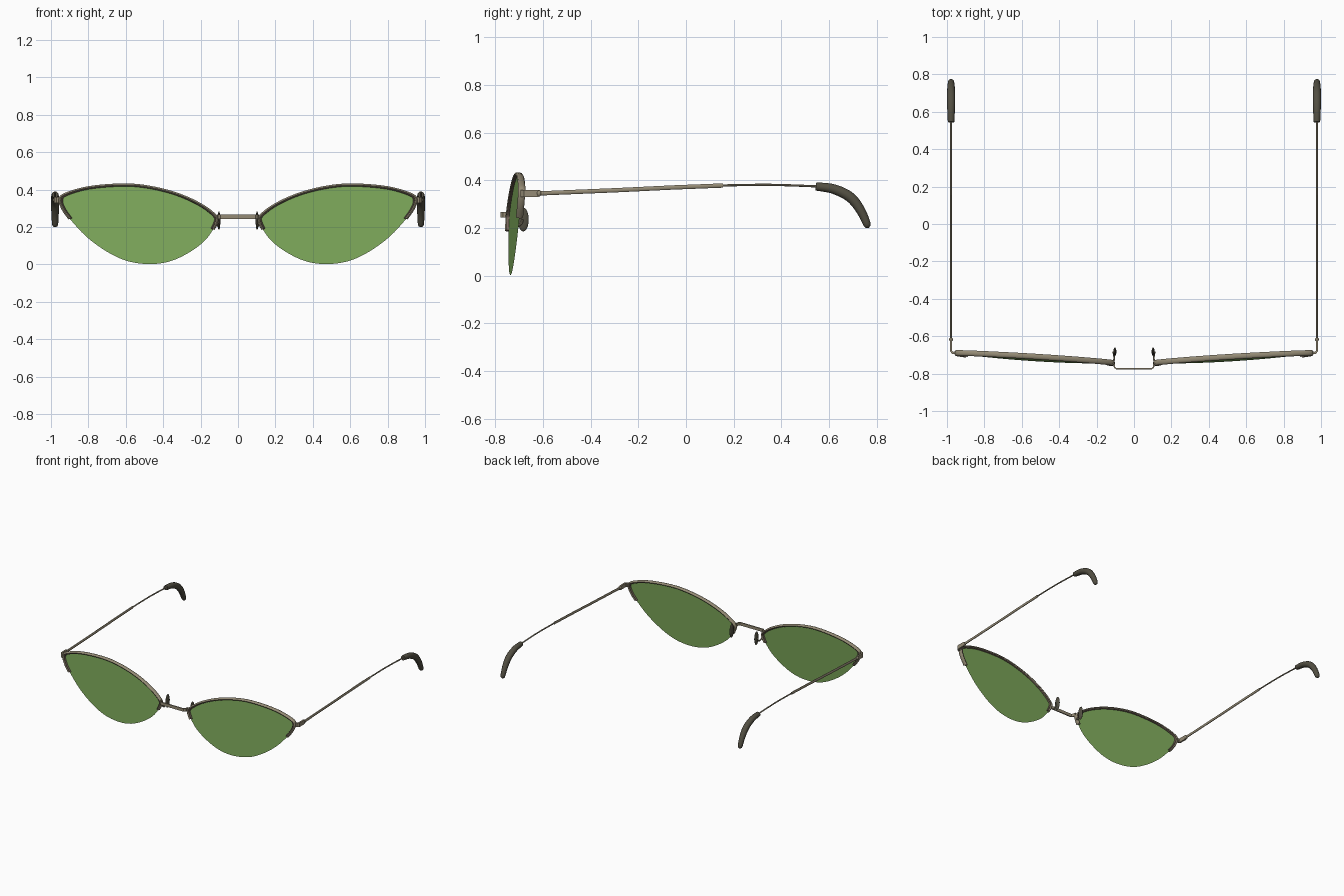
import bpy, bmesh, math
from mathutils import Vector

cube = bpy.data.objects.get("Cube")
if cube:
    bpy.data.objects.remove(cube, do_unlink=True)


def material(name, rgb):
    m = bpy.data.materials.new(name)
    m.use_nodes = True
    m.diffuse_color = (*rgb, 1)
    m.node_tree.nodes["Principled BSDF"].inputs["Base Color"].default_value = (*rgb, 1)
    return m


GREEN = material("green lens", (0.21, 0.40, 0.105))
METAL = material("warm metal", (0.30, 0.26, 0.18))
BROWN = material("brown groove", (0.17, 0.125, 0.095))
DARK = material("dark plastic", (0.085, 0.078, 0.055))


def finish(name, bm, mat, smooth=True):
    bmesh.ops.recalc_face_normals(bm, faces=bm.faces)
    me = bpy.data.meshes.new(name)
    bm.to_mesh(me)
    bm.free()
    me.materials.append(mat)
    ob = bpy.data.objects.new(name, me)
    bpy.context.collection.objects.link(ob)
    if smooth:
        bpy.ops.object.select_all(action='DESELECT')
        ob.select_set(True)
        bpy.context.view_layer.objects.active = ob
        bpy.ops.object.shade_smooth_by_angle(angle=math.radians(40))
    return ob


def spline(points, steps=5, closed=False):
    """Smooth curve through the points."""
    p = [Vector(q) for q in points]
    n = len(p)
    pick = (lambda i: p[i % n]) if closed else (lambda i: p[max(0, min(n - 1, i))])
    out = []
    for i in range(n if closed else n - 1):
        a, b, c, d = (pick(i + k) for k in (-1, 0, 1, 2))
        for s in range(steps):
            t = s / steps
            out.append(0.5 * (2 * b + (c - a) * t + (2 * a - 5 * b + 4 * c - d) * t ** 2
                              + (3 * b - a - 3 * c + d) * t ** 3))
    return out if closed else out + [p[-1]]


def sweep(name, path, half_side, half_ref, ref, mat, sides=10, scale=lambda t: 1):
    """Elliptical (or rectangular, with 4 sides) bar along a path."""
    bm = bmesh.new()
    path = [Vector(q) for q in path]
    ref = Vector(ref)
    rings = []
    grow = math.sqrt(2) if sides == 4 else 1
    for i, p in enumerate(path):
        tangent = (path[min(i + 1, len(path) - 1)] - path[max(i - 1, 0)]).normalized()
        side = tangent.cross(ref).normalized()
        up = side.cross(tangent)
        k = scale(i / (len(path) - 1)) * grow
        ring = []
        for j in range(sides):
            a = math.tau * (j + 0.5) / sides
            ring.append(bm.verts.new(p + side * half_side * k * math.cos(a)
                                     + up * half_ref * k * math.sin(a)))
        rings.append(ring)
    for r, q in zip(rings, rings[1:]):
        for j in range(sides):
            k = (j + 1) % sides
            bm.faces.new((r[j], r[k], q[k], q[j]))
    bm.faces.new(rings[0])
    bm.faces.new(rings[-1])
    return finish(name, bm, mat)


def ellipsoid(name, center, radii, mat):
    bm = bmesh.new()
    bmesh.ops.create_uvsphere(bm, u_segments=16, v_segments=10, radius=1)
    for v in bm.verts:
        v.co = Vector(center) + Vector([a * b for a, b in zip(v.co, radii)])
    return finish(name, bm, mat)


def front_y(x, z):
    """Tilted, swept-back plane of the lenses."""
    return -0.742 + 0.055 * (abs(x) - 0.11) + 0.06 * (z - 0.25)


def tip_scale(t):
    """Ear tip swells in the middle and rounds off at the end."""
    body = 0.85 + 0.25 * math.sin(math.pi * min(1, t * 1.1))
    return body * math.sqrt(max(0.02, 1 - max(0, (t - 0.9) / 0.1) ** 2))


# Lens outline: first the rimmed upper edge from outer to inner end, then the bare lower edge
UPPER = [(0.90, 0.245), (0.935, 0.295), (0.952, 0.345), (0.925, 0.375), (0.80, 0.411), (0.62, 0.426),
         (0.48, 0.415), (0.33, 0.378), (0.20, 0.32), (0.118, 0.258), (0.115, 0.225), (0.132, 0.188)]
LOWER = [(0.18, 0.125), (0.26, 0.065), (0.36, 0.018), (0.47, 0.002), (0.59, 0.018), (0.70, 0.068),
         (0.81, 0.148)]

for s, label in ((1, "left"), (-1, "right")):
    def side(points):
        return [Vector((s * x, y, z)) for x, y, z in points]

    def on_front(points, shrink=1.0):
        return [Vector((s * (0.53 + (x - 0.53) * shrink),
                        front_y(x, z), 0.27 + (z - 0.27) * shrink)) for x, z in points]

    # Lens plate
    bm = bmesh.new()
    face = bm.faces.new([bm.verts.new(p) for p in spline(on_front(UPPER + LOWER), 4, True)])
    bmesh.ops.solidify(bm, geom=[face], thickness=0.006)
    finish(label + "_lens", bm, GREEN)

    # Half rim and its inner groove
    sweep(label + "_rim", spline(on_front(UPPER)), 0.008, 0.015, (0, 1, 0), METAL)
    sweep(label + "_rim_groove", spline(on_front(UPPER, 0.975)), 0.005, 0.012, (0, 1, 0), BROWN, 8)

    # End piece, hinge and temple arm
    sweep(label + "_end_piece", side([(0.945, -0.688, 0.345), (0.97, -0.689, 0.345),
                                      (0.978, -0.68, 0.345), (0.978, -0.62, 0.345)]),
          0.006, 0.015, (0, 0, 1), METAL, 4)
    ellipsoid(label + "_hinge", (s * 0.978, -0.617, 0.345), (0.011, 0.01, 0.014), METAL)
    sweep(label + "_temple_bar", side([(0.978, -0.612, 0.345), (0.978, -0.3, 0.358),
                                       (0.978, -0.05, 0.37), (0.978, 0.155, 0.378)]),
          0.0095, 0.006, (1, 0, 0), METAL)
    sweep(label + "_temple_wire", spline(side([(0.978, 0.14, 0.378), (0.978, 0.35, 0.381),
                                               (0.978, 0.56, 0.374)])),
          0.005, 0.005, (1, 0, 0), METAL, 8)
    sweep(label + "_ear_tip", spline(side([(0.978, 0.545, 0.374), (0.978, 0.62, 0.363),
                                           (0.978, 0.69, 0.328), (0.978, 0.735, 0.27),
                                           (0.978, 0.766, 0.2)]), 8),
          0.02, 0.02, (1, 0, 0), DARK, 14, tip_scale)

    # Nose pad with its wire arm
    sweep(label + "_pad_arm", spline(side([(0.112, -0.742, 0.225), (0.106, -0.72, 0.205),
                                           (0.108, -0.695, 0.215), (0.112, -0.685, 0.235)])),
          0.005, 0.005, (1, 0, 0), METAL, 8)
    ellipsoid(label + "_nose_pad", (s * 0.102, -0.683, 0.235), (0.008, 0.023, 0.05), DARK)

# Flat bridge with ends bent back to the rims
sweep("bridge", [(-0.108, -0.742, 0.255), (-0.104, -0.766, 0.255), (-0.094, -0.775, 0.255),
                 (0.094, -0.775, 0.255), (0.104, -0.766, 0.255), (0.108, -0.742, 0.255)],
      0.004, 0.011, (0, 0, 1), METAL, 4)
